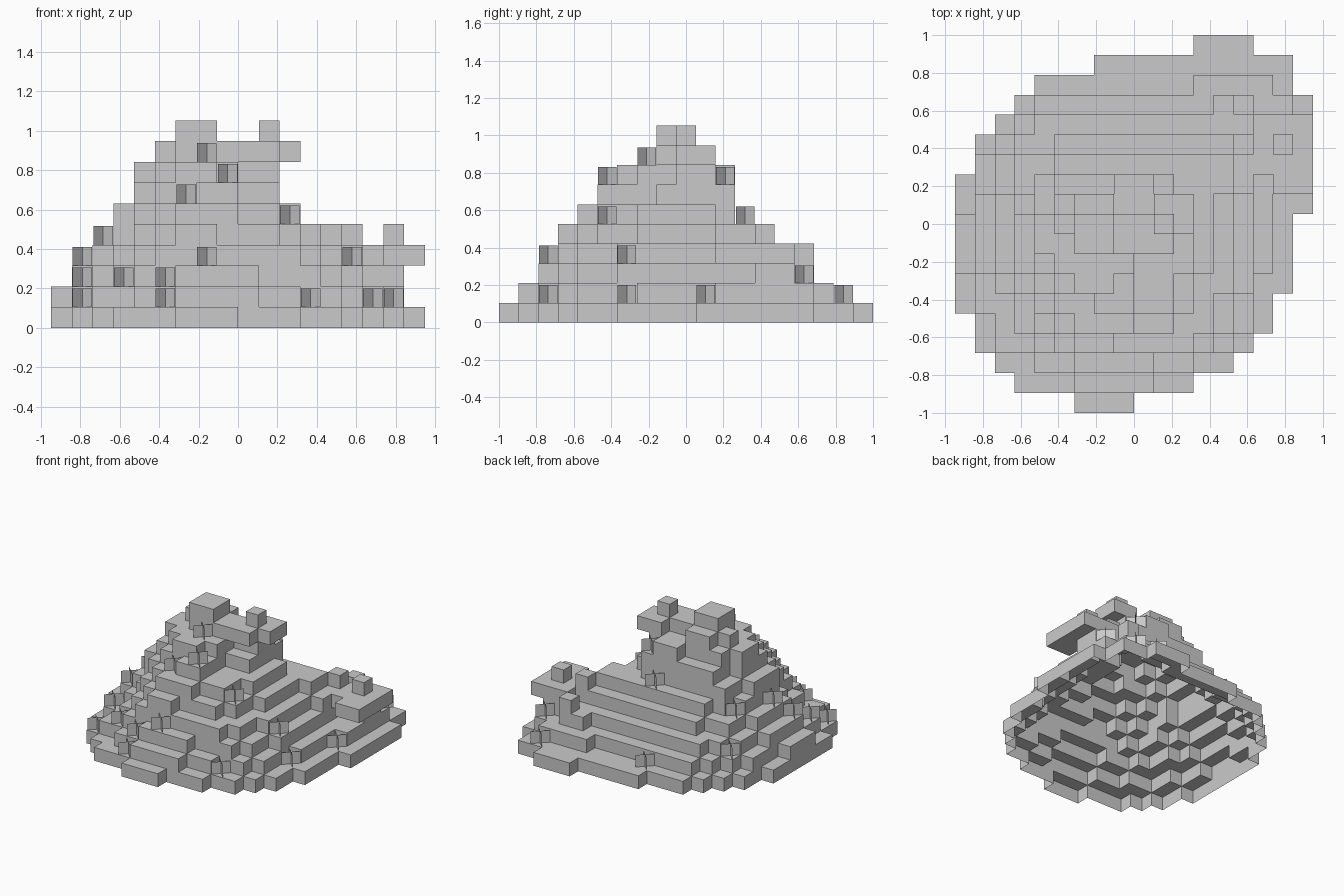
import bpy, bmesh
from mathutils import Vector

if "Cube" in bpy.data.objects:
    bpy.data.objects.remove(bpy.data.objects["Cube"])

U = 2 / 19            # edge of one block
solid = set()         # occupied cells (x, y, level)


def terrace(level, rects, floating=False):
    """Fill rectangles (x0, x1, y0, y1) in block units; columns reach the ground unless floating."""
    for x0, x1, y0, y1 in rects:
        for x in range(x0, x1):
            for y in range(int(y0 + .5), int(y1 + .5)):
                for z in range(level if floating else 0, level + 1):
                    solid.add((x, y, z))


# Wide foot of the hill
terrace(0, [(3, 6, 0, 9.5), (-2, 8, 0, 8.5), (-5, 8, -3.5, 7.5), (-6, 9, .5, 6.5),
            (-7, 9, .5, 5.5), (-8, 9, .5, 4.5), (-9, 8, -3.5, 2.5), (-9, 7, -4.5, 2.5),
            (-8, 7, -5.5, 4.5), (-8, 6, -6.5, 4.5), (-7, 5, -7.5, 5.5), (-6, 3, -8.5, 6.5),
            (-3, 0, -9.5, 0)])
terrace(1, [(3, 7, 0, 7.5), (-5, 8, 1.5, 6.5), (-6, 8, 1.5, 5.5), (-7, 8, 1.5, 4.5),
            (-8, 7, -2.5, 3.5), (-9, 7, -2.5, .5), (-8, 6, -4.5, 3.5), (-7, 6, -5.5, 0),
            (-7, 5, -6.5, 0), (-5, 3, -7.5, 0), (-3, 1, -8.5, 0)])
# Middle terraces
terrace(2, [(6, 8, 3.5, 5.5), (-5, 6, -3.5, 5.5), (-6, 6, -1.5, 4.5), (-7, 6, -3.5, 3.5),
            (-8, 6, -2.5, 1.5), (-6, 5, -5.5, 2.5), (-5, 4, -6.5, 2.5), (-3, 1, -7.5, 2.5),
            (4, 5, 5.5, 6.5)])
terrace(3, [(-4, 5, -2.5, 4.5), (-6, 5, -3.5, 3.5), (5, 6, 1.5, 4.5), (-7, 5, -2.5, 1.5),
            (-5, 4, -5.5, 2.5), (-4, 3, -6.5, 0), (5, 6, 5.5, 6.5)])
terrace(4, [(-4, 3, -2.5, 3.5), (2, 5, 1.5, 3.5), (5, 6, 3.5, 4.5), (-6, 4, -2.5, 1.5),
            (-5, 3, -4.5, 2.5), (-4, 2, -5.5, 2.5), (-3, -1, -6.5, 0)])
# Steep upper hill
terrace(5, [(-5, 2, -3.5, 2.5), (-6, 2, -2.5, .5), (-4, 2, -4.5, 1.5), (2, 3, -2.5, 1.5),
            (-3, 0, -5.5, 0)])
terrace(6, [(-4, 2, -1.5, 2.5), (-5, 0, -2.5, .5), (-4, 0, -3.5, 1.5), (-2, 0, -4.5, 0)])
terrace(7, [(-3, 2, -.5, 1.5), (-1, 1, .5, 2.5), (-5, 0, -1.5, .5), (-4, -1, -2.5, 1.5),
            (-3, -1, -3.5, 0), (-1, 0, -2.5, -1.5)])
terrace(8, [(-4, -1, -.5, .5), (-3, -1, -1.5, 1.5)])
terrace(9, [(-3, -1, -1.5, .5)])
# Overhanging ledges and the single boulders on them
terrace(3, [(6, 9, 2.5, 5.5), (7, 9, 1.5, 5.5)], floating=True)
terrace(4, [(7, 8, 3.5, 4.5)], floating=True)
terrace(8, [(-1, 1, -1.5, .5), (1, 2, -1.5, 1.5), (2, 3, -.5, 1.5)], floating=True)
terrace(9, [(1, 2, -.5, .5)], floating=True)

stone = bpy.data.materials.new("stone_grey")
stone.diffuse_color = (0.59, 0.59, 0.59, 1)
stone.use_nodes = True
stone.node_tree.nodes["Principled BSDF"].inputs["Base Color"].default_value = stone.diffuse_color


def make_object(name, quads):
    bm = bmesh.new()
    for quad in quads:
        bm.faces.new([bm.verts.new(Vector(p) * U) for p in quad])
    bmesh.ops.remove_doubles(bm, verts=bm.verts, dist=1e-4)
    mesh = bpy.data.meshes.new(name)
    bm.to_mesh(mesh)
    bm.free()
    mesh.materials.append(stone)
    bpy.context.collection.objects.link(bpy.data.objects.new(name, mesh))


# Hill skin: one quad per exposed block side, open underneath
quads = []
for cell in sorted(solid):
    centre = Vector((cell[0] + .5, cell[1], cell[2] + .5))
    for axis in range(3):
        for sign in (-1, 1):
            step = Vector((0, 0, 0))
            step[axis] = sign
            neighbour = tuple(int(c + s) for c, s in zip(cell, step))
            if neighbour in solid or neighbour[2] < 0:
                continue
            a, b = Vector((0, 0, 0)), Vector((0, 0, 0))
            a[(axis + 1) % 3] = .5
            b[(axis + 2) % 3] = .5 * sign
            mid = centre + step / 2
            quads.append([mid - a - b, mid + a - b, mid + a + b, mid - a + b])
make_object("stepped_hill", quads)

# Plants: two crossed upright cards each, at (x, y, level)
plants = [(-1.5, -2, 8), (-.5, -4, 7), (-2.5, -4, 6), (2.5, -4, 5), (-6.5, -1, 4), (-7.5, -2, 3),
          (-7.5, -4, 2), (-5.5, -6, 2), (-3.5, -7, 2), (-3.5, -8, 1), (-7.5, -6, 1), (3.5, -7, 1),
          (6.5, -3, 1), (7.5, 1, 1), (-1.5, -7, 3), (5.5, -3, 3), (.5, 3, 5), (1.5, 2, 7),
          (7.5, 6, 2), (6.5, 8, 1), (-5.5, 2, 4), (-6.5, 4, 2), (-1.5, 7, 1)]
cards = []
R, H = .47, .9
for x, y, z in plants:
    for s in (-1, 1):
        cards.append([(x - R, y - s * R, z), (x + R, y + s * R, z),
                      (x + R, y + s * R, z + H), (x - R, y - s * R, z + H)])
make_object("crossed_plants", cards)
